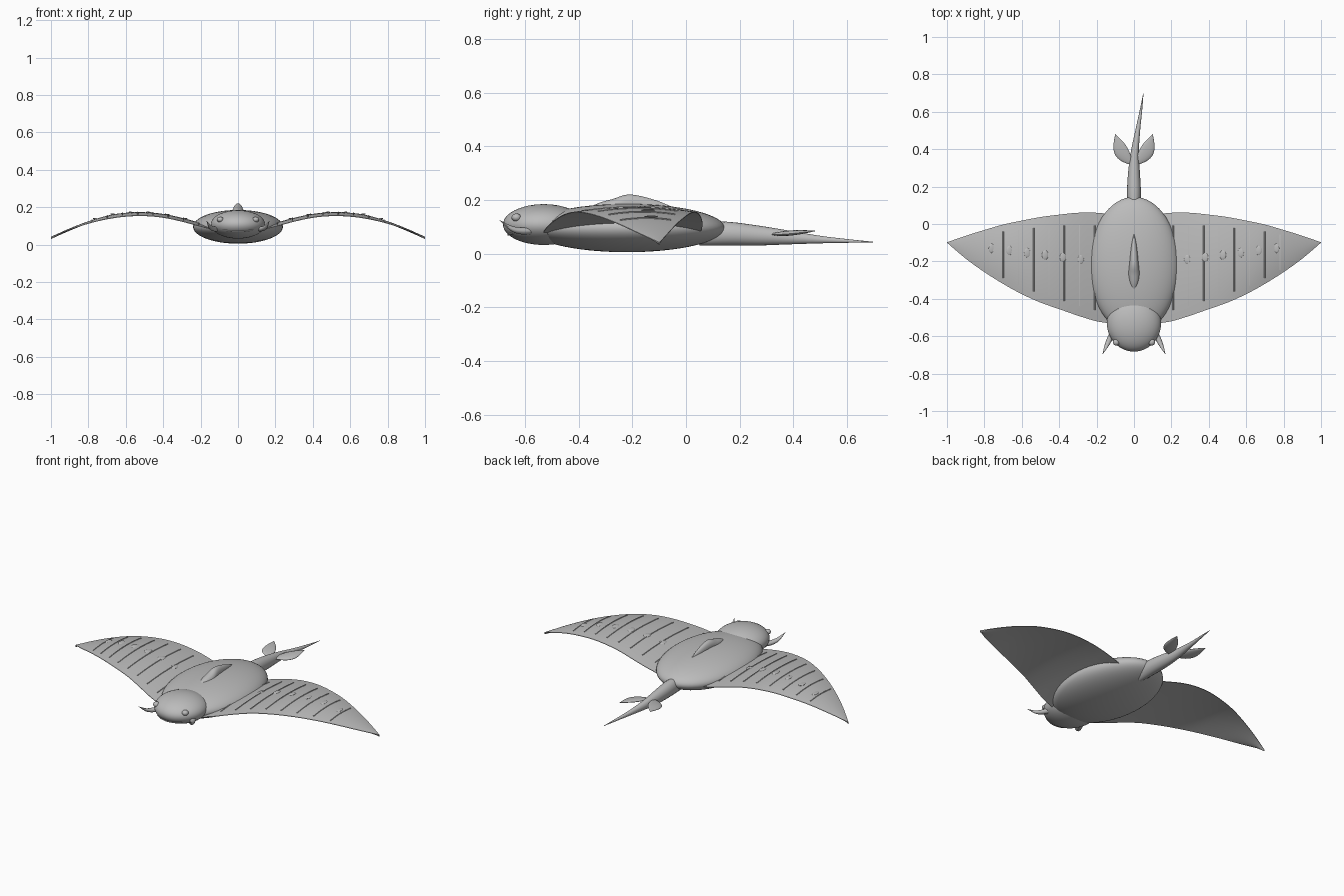
import bpy, bmesh, math
from mathutils import Vector

if "Cube" in bpy.data.objects:
    bpy.data.objects.remove(bpy.data.objects["Cube"])

skin = bpy.data.materials.new("grey skin")
skin.diffuse_color = (0.5, 0.5, 0.5, 1)
skin.use_nodes = True
skin.node_tree.nodes["Principled BSDF"].inputs["Base Color"].default_value = skin.diffuse_color


def finish(name, bm, angle=40):
    bmesh.ops.remove_doubles(bm, verts=bm.verts, dist=1e-5)
    bmesh.ops.recalc_face_normals(bm, faces=bm.faces)
    me = bpy.data.meshes.new(name)
    bm.to_mesh(me)
    bm.free()
    me.materials.append(skin)
    ob = bpy.data.objects.new(name, me)
    bpy.context.collection.objects.link(ob)
    bpy.ops.object.select_all(action='DESELECT')
    ob.select_set(True)
    bpy.context.view_layer.objects.active = ob
    bpy.ops.object.shade_smooth_by_angle(angle=math.radians(angle))
    return ob


def curve(pts, t):
    """Smooth curve through rows of numbers, t from 0 to 1."""
    f = min(max(t, 0), 1) * (len(pts) - 1)
    i = min(int(f), len(pts) - 2)
    u = f - i
    rows = []
    for a in zip(pts[i], pts[i + 1], pts[i - 1] if i else pts[i],
                 pts[i + 2] if i + 2 < len(pts) else pts[i + 1]):
        p1, p2, p0, p3 = a
        if i == 0:
            p0 = 2 * p1 - p2
        if i + 2 >= len(pts):
            p3 = 2 * p2 - p1
        rows.append(0.5 * (2 * p1 + (p2 - p0) * u + (2 * p0 - 5 * p1 + 4 * p2 - p3) * u * u
                           + (3 * p1 - p0 - 3 * p2 + p3) * u ** 3))
    return rows


def skin_rings(name, rings):
    bm = bmesh.new()
    rows = [[bm.verts.new(p) for p in r] for r in rings]
    n = len(rows[0])
    for a, b in zip(rows, rows[1:]):
        for i in range(n):
            bm.faces.new((a[i], a[(i + 1) % n], b[(i + 1) % n], b[i]))
    bm.faces.new(rows[0])
    bm.faces.new(rows[-1])
    return finish(name, bm)


def loft(name, rows, steps=24, sides=20):
    """Loft along y; rows hold centre x, y, z, half width, half height."""
    rings = []
    for k in range(steps + 1):
        x, y, z, w, h = curve(rows, k / steps)
        w, h = max(w, .0008), max(h, .0008)
        rings.append([(x + w * math.cos(a), y, z + h * math.sin(a))
                      for a in (2 * math.pi * i / sides for i in range(sides))])
    return skin_rings(name, rings)


def ball(name, loc, radii, seg=48):
    bm = bmesh.new()
    bmesh.ops.create_uvsphere(bm, u_segments=seg, v_segments=seg // 2, radius=1)
    for v in bm.verts:
        v.co = Vector(loc) + Vector([c * r for c, r in zip(v.co, radii)])
    return finish(name, bm)


def tube(bm, pts, radius, sides=6):
    """Thin tube; sections stand across x or across y as the path runs."""
    run = pts[-1] - pts[0]
    across = Vector((1, 0, 0)) if abs(run.y) > abs(run.x) else Vector((0, 1, 0))
    prev = None
    for p in pts:
        ring = [bm.verts.new(p + across * radius * math.cos(a) + Vector((0, 0, radius * math.sin(a))))
                for a in (2 * math.pi * i / sides for i in range(sides))]
        if prev:
            for i in range(sides):
                bm.faces.new((prev[i], prev[(i + 1) % sides], ring[(i + 1) % sides], ring[i]))
        else:
            bm.faces.new(ring)
        prev = ring
    bm.faces.new(prev)


# body and head
ball("body", (0, -.22, .095), (.24, .365, .09), 64)
ball("head", (0, -.53, .108), (.145, .152, .076))

# dorsal fin
loft("dorsal_fin", [(0, -.36, .165, .004, .008), (0, -.32, .17, .022, .02), (0, -.27, .175, .03, .029),
                    (0, -.21, .185, .024, .035), (0, -.12, .175, .015, .026), (0, -.035, .155, .001, .012)])

# tail
loft("tail", [(0, .05, .075, .03, .045), (0, .16, .074, .037, .044), (0, .27, .067, .032, .037),
              (.004, .38, .06, .022, .026), (.02, .5, .052, .013, .014), (.036, .6, .047, .007, .007),
              (.05, .697, .043, .001, .001)])

# wing edges from root to tip: x, leading y, trailing y, height
WING = [(.1, -.535, .05, .072), (.2, -.52, .06, .098), (.3, -.49, .06, .125), (.4, -.455, .05, .146),
        (.5, -.42, .037, .155), (.6, -.375, .018, .152), (.7, -.32, -.003, .138), (.8, -.257, -.032, .114),
        (.9, -.185, -.063, .081), (1, -.1, -.098, .042)]


def wing_point(x, v):
    """Upper wing surface at span x, v from 0 at the leading edge to 1."""
    _, lead, trail, z = curve(WING, (x - .1) / .9)
    bulge = 1 - (2 * v - 1) ** 2
    return Vector((x, lead + (trail - lead) * v, z + .018 * bulge * min(1, (1 - x) * 3)))


for s, side in ((1, "right"), (-1, "left")):
    flip = lambda p: Vector((p[0] * s, p[1], p[2]))
    # wing: upper surface and a slightly lower underside
    rings = []
    for k in range(37):
        x = .1 + .9 * k / 36
        top = [wing_point(x, j / 16) for j in range(17)]
        low = [wing_point(x, j / 16) - Vector((0, 0, .003 + .009 * (1 - (j / 8 - 1) ** 2)))
               for j in range(16, -1, -1)]
        rings.append([flip(p) for p in top + low])
    skin_rings("wing_" + side, rings)

    # wing ribs
    bm = bmesh.new()
    for k in range(8):
        x = .21 + .0815 * k
        tube(bm, [flip(wing_point(x, .1 + .78 * j / 16)) for j in range(17)], .0035)
    finish("wing_ribs_" + side, bm)

    # round spots between the ribs
    bm = bmesh.new()
    for k in range(6):
        x = .285 + .095 * k
        lead, trail = wing_point(x, 0).y, wing_point(x, 1).y
        y = -.19 + .012 * k
        p = wing_point(x, (y - lead) / (trail - lead))
        vs = bmesh.ops.create_uvsphere(bm, u_segments=16, v_segments=8, radius=1)["verts"]
        for v in vs:
            v.co = flip(p + Vector((v.co.x * .017, v.co.y * .025, v.co.z * .004 + v.co.x * .002)))
    finish("wing_spots_" + side, bm)

    # horn beside the mouth
    loft("horn_" + side, [(.105 * s, -.57, .085, .02, .014), (.127 * s, -.61, .084, .017, .013),
                          (.146 * s, -.65, .093, .012, .010), (.167 * s, -.695, .124, .001, .001)], 14, 12)

    # eye
    ball("eye_" + side, (.095 * s, -.632, .134), (.018, .018, .015), 20)

    # leaf shaped tail fin
    axis, out = Vector((.09 * s, .165, .012)), Vector((.85 * s, -.5, -.1))
    widths = [(.001,), (.025,), (.037,), (.036,), (.022,), (.001,)]
    rings = []
    for k in range(17):
        t = k / 16
        w = max(curve(widths, t)[0], .001)
        c = Vector((.01 * s, .315, .072)) + axis * t + out * .016 * math.sin(math.pi * t)
        rings.append([c + out * w * math.cos(a) + Vector((0, 0, (.001 + w * .22) * math.sin(a)))
                      for a in (2 * math.pi * i / 16 for i in range(16))])
    skin_rings("tail_fin_" + side, rings)

# mouth line
bm = bmesh.new()
pts = []
for k in range(21):
    x = -.08 + .008 * k
    z = .07 + 1.2 * x * x
    y = -.53 - .152 * math.sqrt(1 - (x / .145) ** 2 - ((z - .108) / .076) ** 2)
    pts.append(Vector((x, y, z)))
tube(bm, pts, .004)
finish("mouth", bm)
